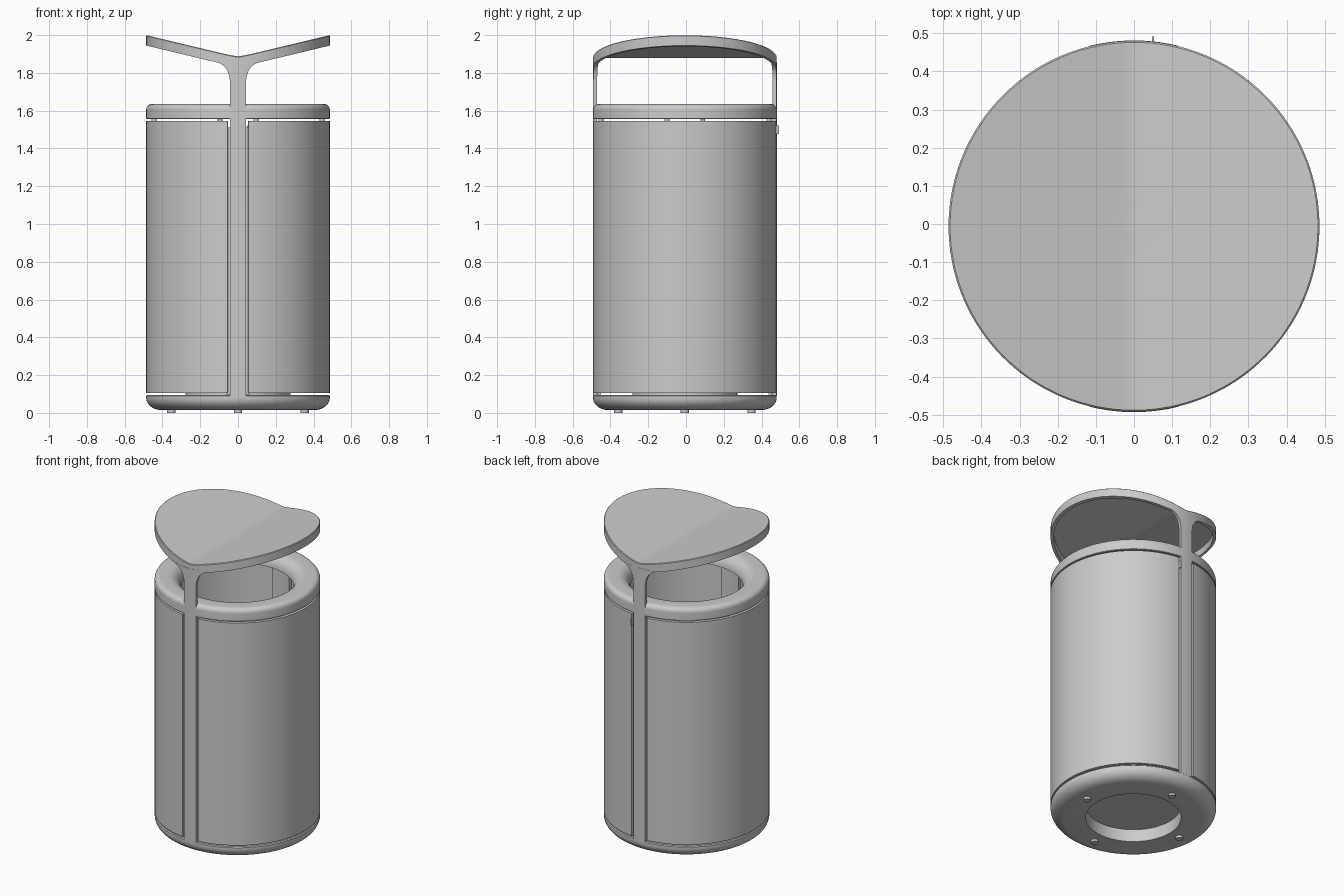
import bpy, bmesh, math

if "Cube" in bpy.data.objects:
    bpy.data.objects.remove(bpy.data.objects["Cube"])

CY, R, SEG = -0.006, 0.486, 128
mat = bpy.data.materials.new("light grey metal")
mat.diffuse_color = (0.6, 0.6, 0.6, 1)
mat.use_nodes = True
mat.node_tree.nodes["Principled BSDF"].inputs["Base Color"].default_value = mat.diffuse_color


def finish(name, bm, angle=35):
    bmesh.ops.remove_doubles(bm, verts=bm.verts, dist=1e-5)
    bmesh.ops.recalc_face_normals(bm, faces=bm.faces)
    me = bpy.data.meshes.new(name)
    bm.to_mesh(me)
    bm.free()
    me.materials.append(mat)
    ob = bpy.data.objects.new(name, me)
    ob.location.y = CY
    bpy.context.collection.objects.link(ob)
    bpy.ops.object.select_all(action='DESELECT')
    ob.select_set(True)
    bpy.context.view_layer.objects.active = ob
    bpy.ops.object.shade_smooth_by_angle(angle=math.radians(angle))
    return ob


def lathe(name, profile, closed=True, lift=None):
    """Revolve (r, z) points; lift(x) raises the result for folded shapes."""
    bm = bmesh.new()
    rows = []
    for i in range(SEG):
        a = 2 * math.pi * i / SEG
        rows.append([bm.verts.new((r * math.cos(a), r * math.sin(a),
                                   z + (lift(r * math.cos(a)) if lift else 0))) for r, z in profile])
    n = len(profile)
    for i in range(SEG):
        p, q = rows[i], rows[(i + 1) % SEG]
        for j in range(n if closed else n - 1):
            k = (j + 1) % n
            bm.faces.new((p[j], q[j], q[k], p[k]))
    return finish(name, bm)


def curved_plate(name, r0, r1, rows, centre, cols):
    """Plate bent round the axis; rows = (z, half angle), centre = its direction."""
    bm = bmesh.new()
    grid = []
    for r in (r0, r1):
        grid.append([[bm.verts.new((r * math.cos(a), r * math.sin(a), z))
                      for a in (centre + h * (2 * c / cols - 1) for c in range(cols + 1))]
                     for z, h in rows])
    m = len(rows)
    for g in grid:
        for i in range(m - 1):
            for c in range(cols):
                bm.faces.new((g[i][c], g[i][c + 1], g[i + 1][c + 1], g[i + 1][c]))
    a, b = grid
    for i in (0, m - 1):
        for c in range(cols):
            bm.faces.new((a[i][c], a[i][c + 1], b[i][c + 1], b[i][c]))
    for c in (0, cols):
        for i in range(m - 1):
            bm.faces.new((a[i][c], a[i + 1][c], b[i + 1][c], b[i][c]))
    return finish(name, bm)


def disc(name, x, y, r, z0, z1, seg=24):
    bm = bmesh.new()
    bmesh.ops.create_cone(bm, cap_ends=True, segments=seg, radius1=r, radius2=r, depth=z1 - z0)
    bmesh.ops.translate(bm, verts=bm.verts, vec=(x, y, (z0 + z1) / 2))
    return finish(name, bm)


def arc(cr, cz, rr, rz, a0, a1, n=8):
    return [(cr + rr * math.cos(math.radians(a0 + (a1 - a0) * i / n)),
             cz + rz * math.sin(math.radians(a0 + (a1 - a0) * i / n))) for i in range(n + 1)]


# base with rounded lower edge and central hole
lathe("base", [(0.28, 0.015)] + arc(0.405, 0.08, R - 0.405, 0.065, -90, 0, 10)
      + [(R, 0.09), (R - 0.005, 0.095), (0.28, 0.095)])
disc("floor_plate", 0, 0, 0.278, 0.094, 0.11, 64)

# rim with outer rounding and inward funnel
lathe("top_rim", [(R, 1.558)] + arc(R - 0.03, 1.605, 0.03, 0.03, 0, 90)
      + arc(0.405, 1.555, 0.075, 0.08, 90, 180) + [(0.345, 1.555), (R - 0.004, 1.555)])

# two shell halves between the posts
half = math.pi / 2 - math.asin(0.055 / R)
for side, d in (("right", 0), ("left", math.pi)):
    curved_plate("shell_" + side, R - 0.02, R, [(0.105, half), (1.546, half)], d, 64)

# posts flaring into the roof
rows = [(0.09, 0.042), (1.74, 0.042)]
for i in range(1, 11):
    t = i / 10
    rows.append(((1 - t) ** 2 * 1.74 + 2 * t * (1 - t) * 1.838 + t * t * 1.858,
                 (1 - t) ** 2 * 0.042 + 2 * t * (1 - t) * 0.042 + t * t * 0.115))
rows = [(z, math.asin(w / R)) for z, w in rows]
for side, d in (("front", -math.pi / 2), ("back", math.pi / 2)):
    curved_plate("post_" + side, R - 0.02, R + 0.001, rows, d, 10)
    h = math.asin(0.062 / 0.46)
    curved_plate("post_backing_" + side, 0.448, R - 0.02, [(0.097, h), (1.51, h)], d, 6)

# folded round roof: thin sheet with hanging edge band
radii = [0.467 * i / 14 for i in range(15)]
lathe("roof", [(r, 0.055) for r in radii] + [(R - 0.004, 0.055), (R, 0.051), (R, 0), (0.467, 0)]
      + [(r, 0.045) for r in reversed(radii)], closed=False,
      lift=lambda x: 1.828 + 0.24 * math.sqrt(x * x + 0.0004))

# feet, rim spacers
for i in range(4):
    a = i * math.pi / 2
    disc("foot_%d" % i, 0.353 * math.cos(a), 0.353 * math.sin(a), 0.022, 0, 0.02)
    s = a + math.pi / 2 + math.radians(12 if i % 2 else -12)
    disc("rim_spacer_%d" % i, 0.455 * math.cos(s), 0.455 * math.sin(s), 0.013, 1.535, 1.565, 16)

# latch tab on the back
bm = bmesh.new()
bmesh.ops.create_cube(bm, size=1)
for v in bm.verts:
    v.co = (0.05 + v.co.x * 0.005, 0.483 + v.co.y * 0.03, 1.498 + v.co.z * 0.045)
finish("latch_tab", bm)
